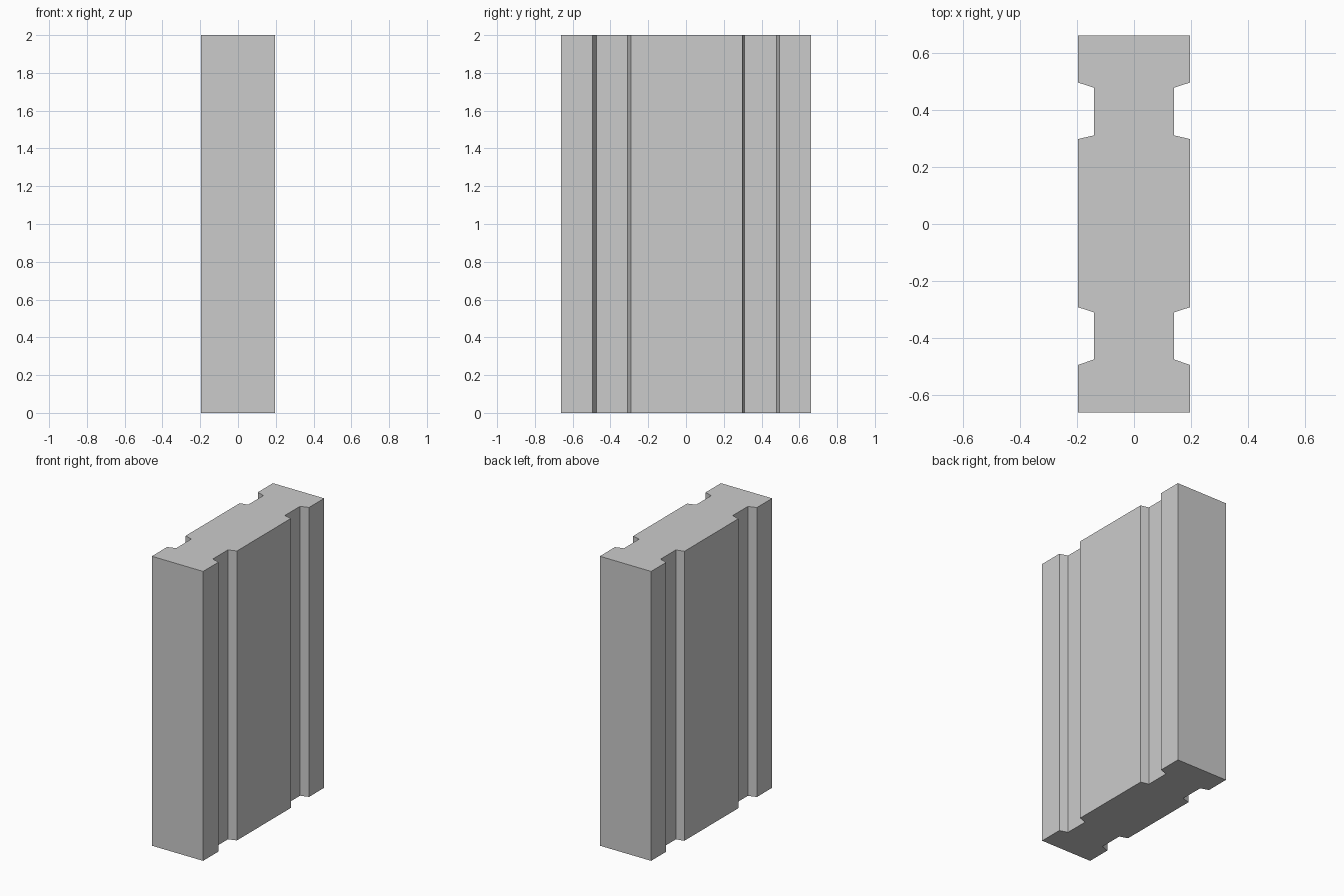
import bpy, bmesh

if "Cube" in bpy.data.objects:
    bpy.data.objects.remove(bpy.data.objects["Cube"])

HEIGHT = 2.0
OUTER_X, GROOVE_X, END_Y = 0.196, 0.14, 0.661

# Right-hand side of the plan outline, front to back, with two dovetail-free grooves
side = [
    (OUTER_X, -END_Y),
    (OUTER_X, -0.494), (GROOVE_X, -0.475), (GROOVE_X, -0.310), (OUTER_X, -0.292),
    (OUTER_X, 0.298), (GROOVE_X, 0.311), (GROOVE_X, 0.478), (OUTER_X, 0.496),
    (OUTER_X, END_Y),
]
# Mirror it across x to close the outline
outline = side + [(-x, y) for x, y in reversed(side)]

# Extrude the outline into the grooved block
bm = bmesh.new()
base = bm.faces.new([bm.verts.new((x, y, 0)) for x, y in outline])
top = bmesh.ops.extrude_face_region(bm, geom=[base], use_keep_orig=True)
bmesh.ops.translate(bm, vec=(0, 0, HEIGHT),
                    verts=[v for v in top["geom"] if isinstance(v, bmesh.types.BMVert)])
bmesh.ops.recalc_face_normals(bm, faces=bm.faces)

mesh = bpy.data.meshes.new("grooved_block")
bm.to_mesh(mesh)
bm.free()
bpy.context.collection.objects.link(bpy.data.objects.new("grooved_block", mesh))
